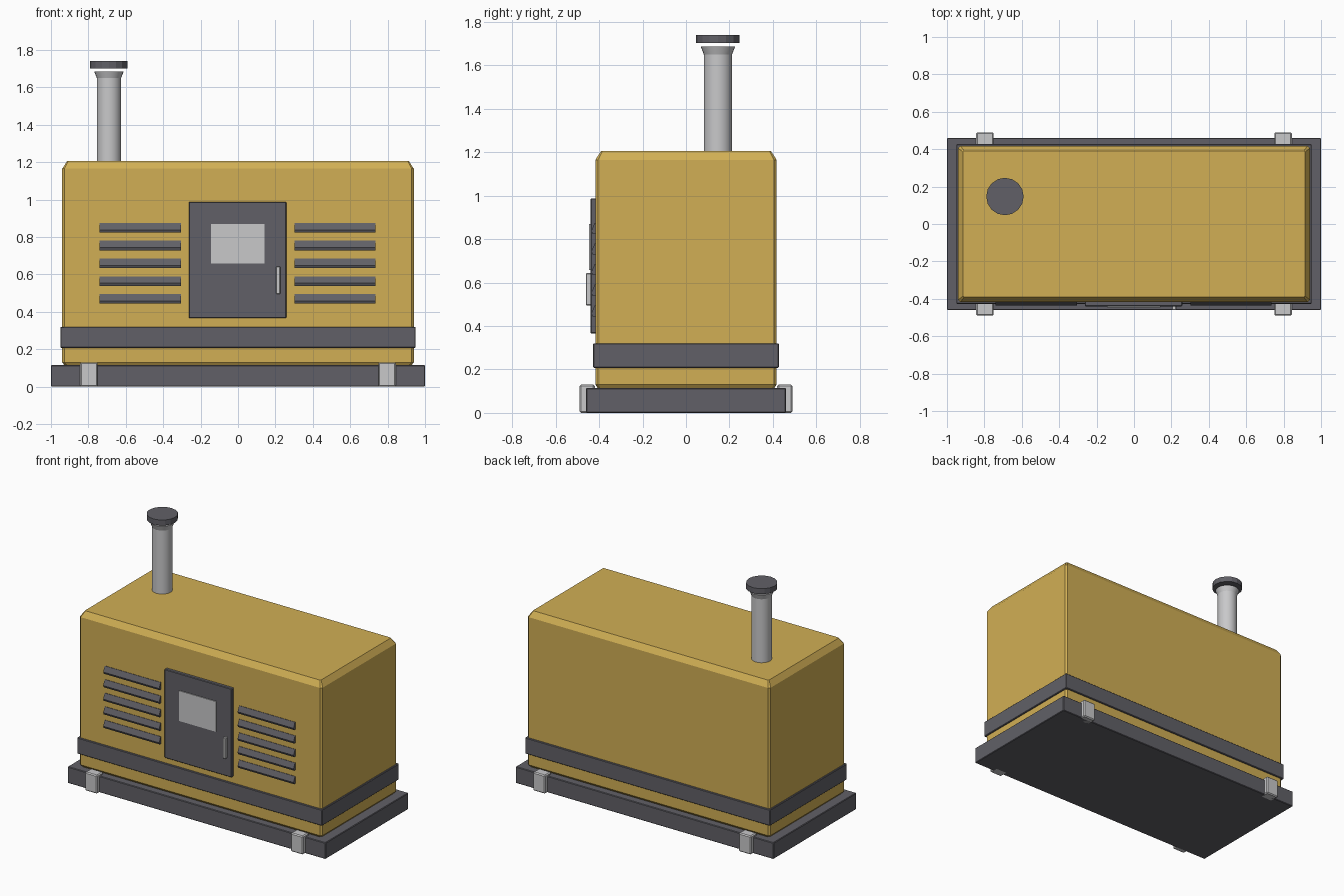
import bpy, bmesh, math

default = bpy.data.objects.get("Cube")
if default:
    bpy.data.objects.remove(default, do_unlink=True)


def make_material(name, color):
    m = bpy.data.materials.new(name)
    m.use_nodes = True
    m.diffuse_color = (*color, 1)
    m.node_tree.nodes["Principled BSDF"].inputs["Base Color"].default_value = (*color, 1)
    return m


YELLOW = make_material("yellow paint", (0.64, 0.43, 0.09))
DARK = make_material("dark grey metal", (0.12, 0.118, 0.135))
LIGHT = make_material("light grey steel", (0.58, 0.58, 0.59))


def finish(name, bm, mat):
    bmesh.ops.recalc_face_normals(bm, faces=bm.faces)
    me = bpy.data.meshes.new(name)
    bm.to_mesh(me)
    bm.free()
    me.materials.append(mat)
    ob = bpy.data.objects.new(name, me)
    bpy.context.collection.objects.link(ob)
    return ob


def loft(name, rings, mat):
    """Skin a list of closed point rings and cap both ends."""
    bm = bmesh.new()
    loops = [[bm.verts.new(p) for p in ring] for ring in rings]
    for a, b in zip(loops, loops[1:]):
        for i in range(len(a)):
            j = (i + 1) % len(a)
            bm.faces.new((a[i], a[j], b[j], b[i]))
    bm.faces.new(loops[0])
    bm.faces.new(loops[-1])
    return finish(name, bm, mat)


def box(name, x, y, z, mat, bevel=0.0):
    """Box from (min, max) ranges with optional edge chamfer."""
    bm = bmesh.new()
    bmesh.ops.create_cube(bm, size=1)
    for v in bm.verts:
        v.co = [(r[0] + r[1]) / 2 + c * (r[1] - r[0]) for r, c in zip((x, y, z), v.co)]
    if bevel:
        bmesh.ops.bevel(bm, geom=bm.edges[:], offset=bevel, segments=1, affect='EDGES')
    return finish(name, bm, mat)


def cut_rect(hx, hy, c, z):
    """Rectangle outline with cut corners."""
    return [(hx, -hy + c, z), (hx, hy - c, z), (hx - c, hy, z), (-hx + c, hy, z),
            (-hx, hy - c, z), (-hx, -hy + c, z), (-hx + c, -hy, z), (hx - c, -hy, z)]


def circle(cx, cy, r, z, n):
    return [(cx + r * math.cos(2 * math.pi * i / n),
             cy + r * math.sin(2 * math.pi * i / n), z) for i in range(n)]


# Skid base and belt
box("skid_base", (-1, 1), (-0.46, 0.46), (0, 0.115), DARK, 0.004)
box("belt_band", (-0.95, 0.95), (-0.427, 0.427), (0.207, 0.32), DARK, 0.004)

# Housing with small corner cuts and a wider chamfer round the roof
loft("housing", [cut_rect(0.927, 0.405, 0.012, 0.113),
                 cut_rect(0.94, 0.417, 0.012, 0.13),
                 cut_rect(0.94, 0.417, 0.012, 1.165),
                 cut_rect(0.914, 0.391, 0.006, 1.205)], YELLOW)

# Mounting brackets
for sx, side in ((-1, "right"), (1, "left")):
    for sy, end in ((-1, "front"), (1, "back")):
        xs = sorted((sx * 0.75, sx * 0.845))
        ys = sorted((sy * 0.42, sy * 0.49))
        box(f"{end}_{side}_bracket", xs, ys, (0, 0.13), LIGHT, 0.007)

# Door, window and handle
box("door", (-0.263, 0.258), (-0.44, -0.41), (0.366, 0.988), DARK, 0.004)
box("door_window", (-0.145, 0.141), (-0.446, -0.437), (0.658, 0.87), LIGHT)
box("door_handle", (0.204, 0.226), (-0.46, -0.437), (0.495, 0.643), LIGHT, 0.003)

# Louvre slats, leaning out towards the bottom
section = [(-0.41, 0.025), (-0.42, 0.025), (-0.436, -0.012), (-0.43, -0.026), (-0.41, -0.026)]
for x0, x1, side in ((-0.74, -0.306, "right"), (0.302, 0.736, "left")):
    for i in range(5):
        z = 0.85 - 0.095 * i
        loft(f"{side}_louvre_{i + 1}",
             [[(x, y, z + dz) for y, dz in section] for x in (x0, x1)], DARK)

# Exhaust pipe with flared mouth, and rain cap above it
px, py = -0.69, 0.147
pipe = loft("exhaust_pipe", [circle(px, py, r, z, 24) for r, z in
                             ((0.065, 1.19), (0.065, 1.65), (0.079, 1.686))], LIGHT)
loft("exhaust_cap", [circle(px, py, 0.1, z, 16) for z in (1.702, 1.74)], DARK)

bpy.ops.object.select_all(action='DESELECT')
pipe.select_set(True)
bpy.context.view_layer.objects.active = pipe
bpy.ops.object.shade_smooth_by_angle(angle=math.radians(20))
